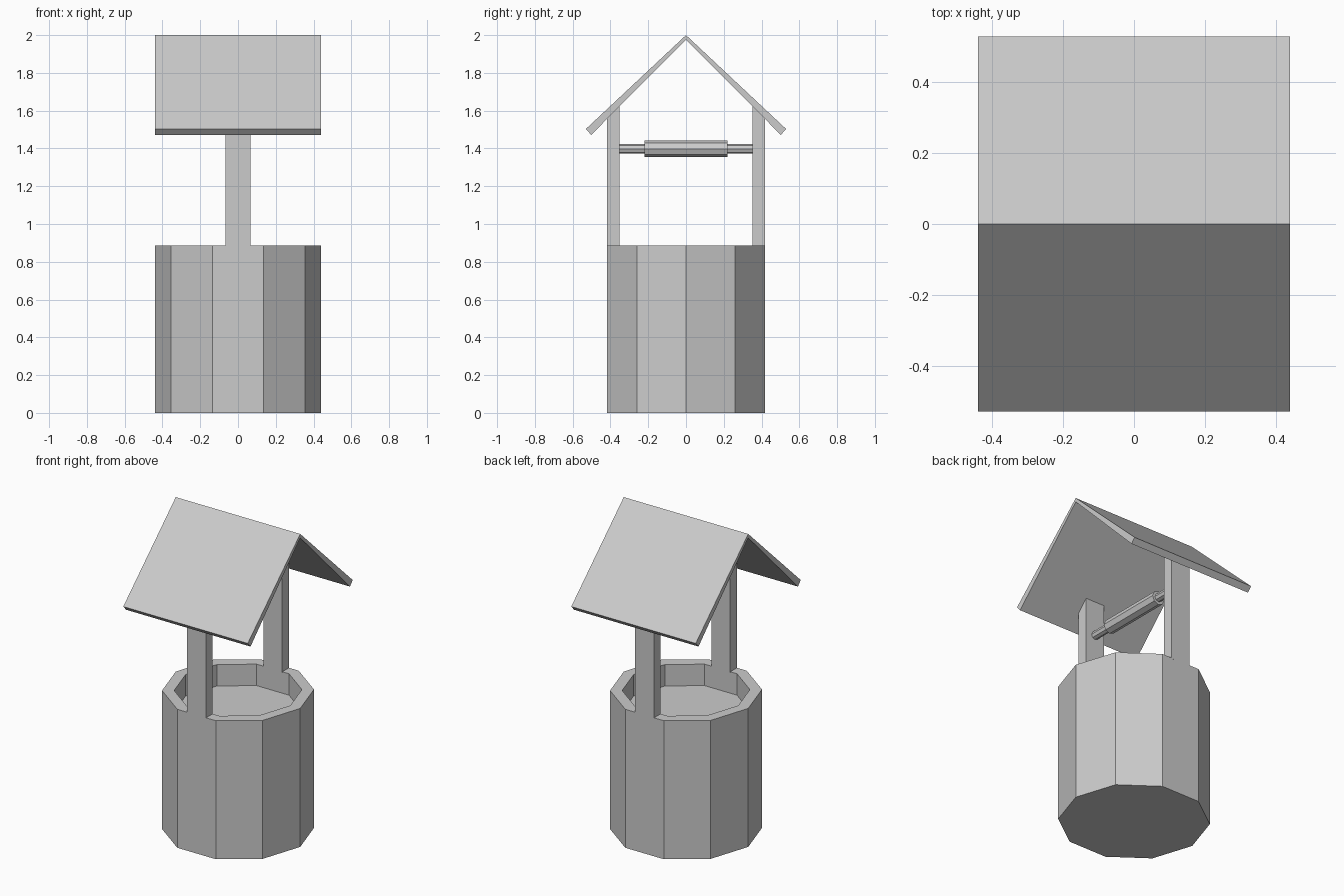
import bpy, bmesh
from math import cos, sin, tau

if "Cube" in bpy.data.objects:
    bpy.data.objects.remove(bpy.data.objects["Cube"])


def finish(name, bm):
    bmesh.ops.recalc_face_normals(bm, faces=bm.faces)
    mesh = bpy.data.meshes.new(name)
    bm.to_mesh(mesh)
    bm.free()
    obj = bpy.data.objects.new(name, mesh)
    bpy.context.collection.objects.link(obj)
    return obj


def lathe(name, profile, sides, place):
    """Spin (radius, height) rings into a capped low-poly solid."""
    bm = bmesh.new()
    rings = [[bm.verts.new(place(r * cos(tau * i / sides), r * sin(tau * i / sides), h))
              for i in range(sides)] for r, h in profile]
    for a, b in zip(rings, rings[1:]):
        for i in range(sides):
            j = (i + 1) % sides
            bm.faces.new((a[i], a[j], b[j], b[i]))
    bm.faces.new(rings[0])
    bm.faces.new(rings[-1])
    return finish(name, bm)


def prism(name, profile, half_width):
    """Extrude a (y, z) profile along x, centred."""
    bm = bmesh.new()
    face = bm.faces.new([bm.verts.new((-half_width, y, z)) for y, z in profile])
    new = bmesh.ops.extrude_face_region(bm, geom=[face])["geom"]
    verts = [v for v in new if isinstance(v, bmesh.types.BMVert)]
    bmesh.ops.translate(bm, verts=verts, vec=(2 * half_width, 0, 0))
    return finish(name, bm)


# Ten-sided well wall with recessed water floor
lathe("well_wall", [(0.44, 0), (0.44, 0.885), (0.37, 0.885), (0.37, 0.748)], 10,
      lambda u, v, h: (u, v, h))

# Posts with tops cut to the roof slope
for side, s in (("front", -1), ("back", 1)):
    prism(side + "_post", [(s * 0.351, 0.88), (s * 0.4185, 0.88),
                           (s * 0.4185, 1.58), (s * 0.351, 1.645)], 0.067)

# Winding axle with thicker drum in the middle
lathe("axle", [(0.026, -0.355), (0.026, -0.22), (0.044, -0.22),
               (0.044, 0.22), (0.026, 0.22), (0.026, 0.355)], 8,
      lambda u, v, h: (u, h, 1.398 + v))

# Gable roof, thinner at the ridge than at the eaves
prism("roof", [(0, 2.0), (0.53, 1.503), (0.502, 1.472), (0, 1.975),
               (-0.502, 1.472), (-0.53, 1.503)], 0.44)
